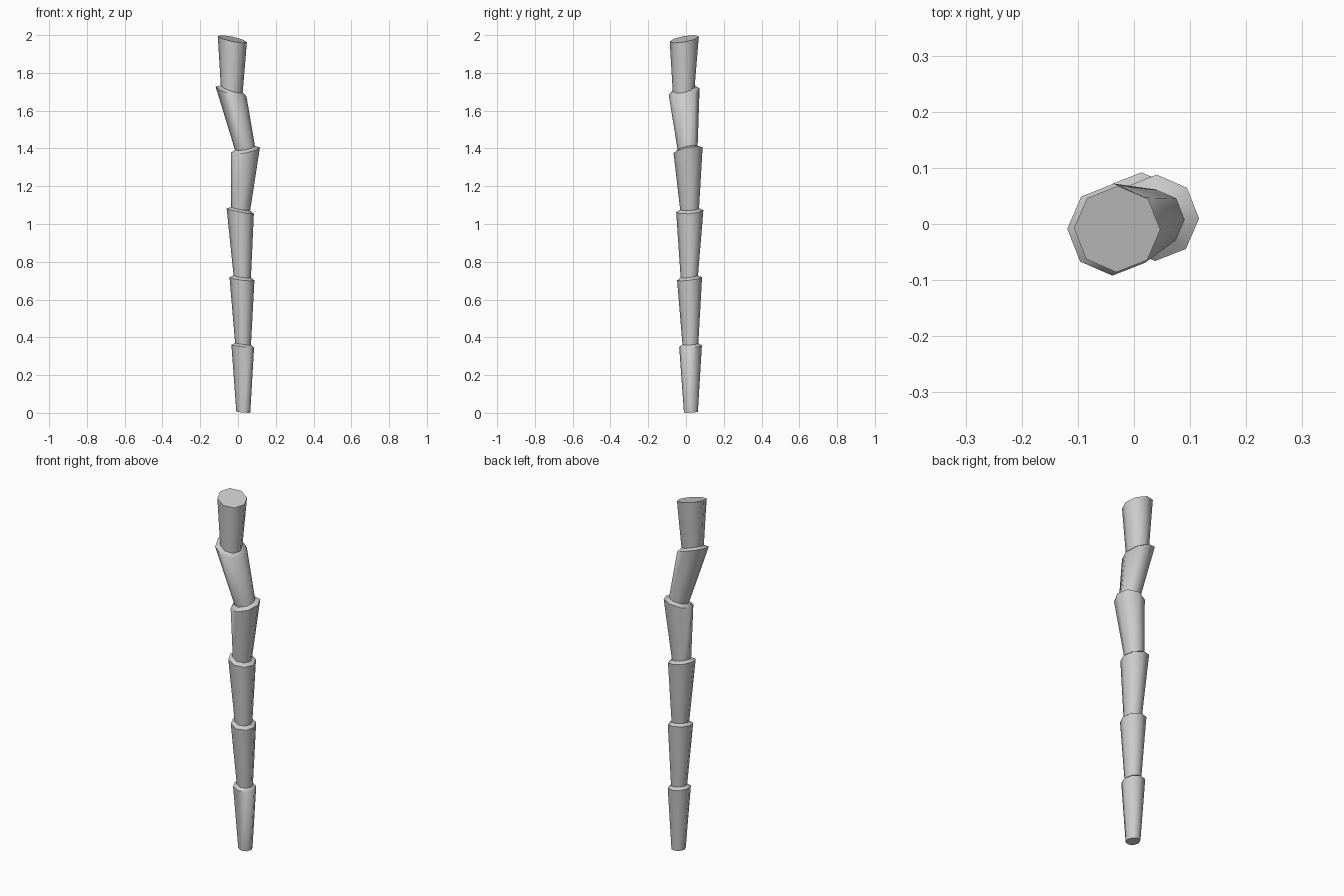
import bpy
import bmesh
from math import cos, sin, pi, radians
from mathutils import Vector

cube = bpy.data.objects.get("Cube")
if cube:
    bpy.data.objects.remove(cube)

SIDES = 8

# One flat grey for the whole trunk
grey = bpy.data.materials.new("trunk grey")
grey.use_nodes = True
grey.diffuse_color = (0.6, 0.6, 0.6, 1)
grey.node_tree.nodes["Principled BSDF"].inputs["Base Color"].default_value = (0.6, 0.6, 0.6, 1)

# Joints from ground to tip: centre, lip radius, neck radius, tilt along x and y
JOINTS = [
    ((0.028, 0.026, 0.004), 0.037, 0.037, -0.08, 0.06),
    ((0.025, 0.024, 0.353), 0.060, 0.042, -0.13, 0.06),
    ((0.021, 0.019, 0.710), 0.066, 0.046, -0.12, 0.12),
    ((0.012, 0.020, 1.068), 0.072, 0.050, -0.19, 0.08),
    ((0.039, 0.011, 1.391), 0.077, 0.053, 0.19, 0.20),
    ((-0.037, -0.010, 1.702), 0.082, 0.058, -0.32, 0.20),
    ((-0.030, -0.009, 1.979), 0.077, 0.077, -0.21, 0.17),
]


def ring(bm, joint, radius, lift=0.0):
    """Tilted polygon of vertices around a joint, lifted along its normal."""
    centre, _, _, tx, ty = joint
    base = Vector(centre) + Vector((-tx, -ty, 1)) * lift
    verts = []
    for i in range(SIDES):
        a = 2 * pi * i / SIDES - radians(1)
        x, y = radius * cos(a), radius * sin(a)
        verts.append(bm.verts.new(base + Vector((x, y, tx * x + ty * y))))
    return verts


def bridge(bm, low, high):
    for i in range(SIDES):
        j = (i + 1) % SIDES
        bm.faces.new((low[i], low[j], high[j], high[i]))


def trunk_segment(index):
    """Flaring segment with a ledge running in to the neck of the next one."""
    lower, upper = JOINTS[index], JOINTS[index + 1]
    first, last = index == 0, index == len(JOINTS) - 2
    bm = bmesh.new()
    foot = ring(bm, lower, lower[2], 0.0 if first else 0.012)
    lip = ring(bm, upper, upper[1])
    bridge(bm, foot, lip)
    if first:
        bm.faces.new(foot[::-1])
    if last:
        bm.faces.new(lip)
    else:
        bridge(bm, lip, ring(bm, upper, upper[2], 0.012))
    name = f"trunk_segment_{index + 1}"
    mesh = bpy.data.meshes.new(name)
    bm.to_mesh(mesh)
    bm.free()
    mesh.materials.append(grey)
    obj = bpy.data.objects.new(name, mesh)
    bpy.context.collection.objects.link(obj)
    return obj


segments = [trunk_segment(i) for i in range(len(JOINTS) - 1)]

# Smooth sides, crisp ledges and caps
bpy.ops.object.select_all(action="DESELECT")
for obj in segments:
    obj.select_set(True)
bpy.context.view_layer.objects.active = segments[0]
bpy.ops.object.shade_smooth_by_angle(angle=radians(50))
